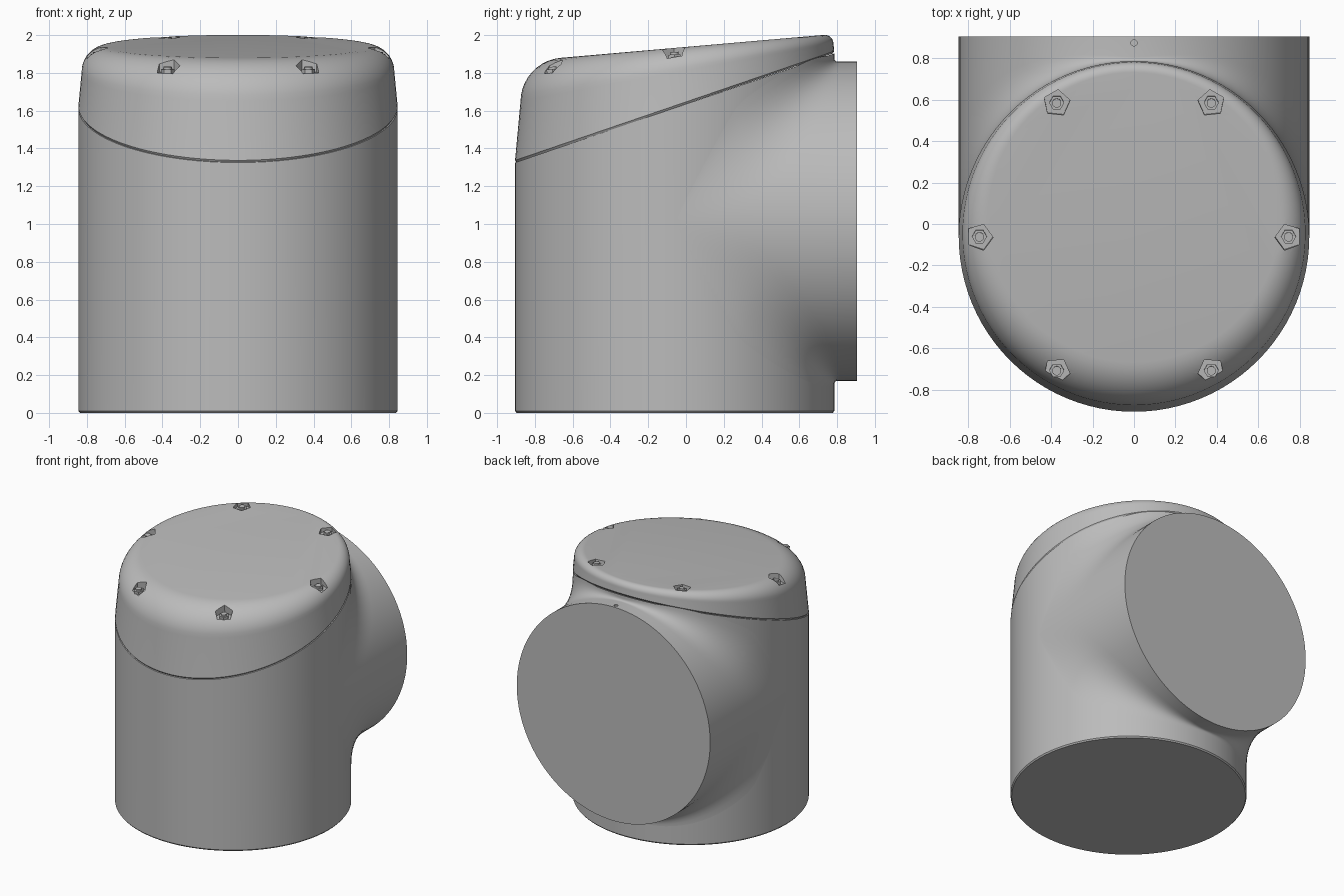
import bpy, bmesh
from math import sin, cos, pi, sqrt, radians
from mathutils import Matrix, Vector

if "Cube" in bpy.data.objects:
    bpy.data.objects.remove(bpy.data.objects["Cube"])

R = 0.845          # radius shared by body and branch
CY = -0.06         # body axis
BZ = 1.015         # branch axis height
END = 0.905        # branch mouth
N = 96

grey = bpy.data.materials.new("plain grey")
grey.use_nodes = True
grey.diffuse_color = (0.5, 0.5, 0.5, 1)
grey.node_tree.nodes["Principled BSDF"].inputs["Base Color"].default_value = (0.5, 0.5, 0.5, 1)


def seam(y):
    return 1.325 + 0.342 * (y + 0.905)


def top(y):
    return 1.88 + 0.087 * (y + 0.66)


def finish(bm, name):
    bmesh.ops.recalc_face_normals(bm, faces=bm.faces)
    mesh = bpy.data.meshes.new(name)
    bm.to_mesh(mesh)
    bm.free()
    mesh.materials.append(grey)
    ob = bpy.data.objects.new(name, mesh)
    bpy.context.collection.objects.link(ob)
    return ob


def select(ob):
    bpy.ops.object.select_all(action='DESELECT')
    ob.select_set(True)
    bpy.context.view_layer.objects.active = ob


def smooth(ob):
    select(ob)
    bpy.ops.object.shade_smooth_by_angle(angle=radians(30))


def loft(name, column):
    """Closed skin through the points that column(angle) returns."""
    bm = bmesh.new()
    cols = [[bm.verts.new(p) for p in column(2 * pi * i / N)] for i in range(N)]
    for i, a in enumerate(cols):
        b = cols[(i + 1) % N]
        for k in range(len(a) - 1):
            bm.faces.new((a[k], b[k], b[k + 1], a[k + 1]))
    for k in (0, -1):
        bm.faces.new([c[k] for c in cols])
    return finish(bm, name)


def cut(ob, cutter):
    mod = ob.modifiers.new("cut", 'BOOLEAN')
    mod.operation = 'DIFFERENCE'
    mod.solver = 'EXACT'
    mod.object = cutter
    select(ob)
    bpy.ops.object.modifier_apply(modifier=mod.name)
    bpy.data.objects.remove(cutter)


def prism(bm, sides, radius, height, matrix):
    bmesh.ops.create_cone(bm, cap_ends=True, segments=sides, radius1=radius,
                          radius2=radius, depth=height, matrix=matrix)


# Upright body, sliced off on the slanted seam
def body_column(a):
    def at(r, z=None):
        y = CY + r * sin(a)
        return (r * cos(a), y, seam(y) if z is None else z)
    return [at(R - 0.008, 0), at(R, 0.01), at(R)]


smooth(loft("body", body_column))


# Slanted cap: tapered wall, shoulder wide at the front and tight at the back
def cap_column(a):
    y0 = CY + R * sin(a)
    rc = 0.13 - 0.08 * sin(a)
    wall = top(y0) - rc - seam(y0)
    r_wall = R - 0.09 * wall
    pts = [(R - 0.008, seam(y0)), (R, seam(y0) + 0.012)]
    steps = 10
    for k in range(steps + 1):
        t = pi / 2 * k / steps
        r = r_wall - rc * (1 - cos(t))
        pts.append((r, top(CY + r * sin(a)) - rc * (1 - sin(t))))
    return [(r * cos(a), CY + r * sin(a), z) for r, z in pts]


cap = loft("cap", cap_column)

# Six bolt pockets in the shoulder, each with a hex bolt
tilt = Matrix.Rotation(0.087, 4, 'X')
pockets, bolts = bmesh.new(), bmesh.new()
for i in range(6):
    a = i * pi / 3
    x, y = 0.745 * cos(a), CY + 0.745 * sin(a)
    depth = 0.055 - 0.025 * sin(a)
    place = Matrix.Translation((x, y, top(y) - depth)) @ tilt @ Matrix.Rotation(a + pi / 2, 4, 'Z')
    prism(pockets, 5, 0.066, 0.3, place @ Matrix.Translation((0, 0, 0.15)))
    prism(bolts, 6, 0.036, 0.022, place @ Matrix.Translation((0, 0, 0.01)))
    prism(bolts, 16, 0.022, 0.034, place @ Matrix.Translation((0, 0, 0.016)))
cut(cap, finish(pockets, "pocket_cutter"))
smooth(cap)
smooth(finish(bolts, "cap_bolts"))


# Side branch with a fillet flowing into the body
def branch_column(a):
    s, c = sin(a), cos(a)
    x, z = R * c, BZ + R * s
    d = 0.02 + 0.3 * abs(c) ** 1.5
    meet = Vector((x, CY + R * abs(s), z))
    on_branch = meet + Vector((0, d, 0))
    on_body = meet + Vector((0, 0, d * max(-1, min(1, 2.5 * s))))
    pts = [Vector((0.5 * c, CY, BZ + 0.5 * s))]
    steps = 10
    for k in range(steps + 1):
        t = k / steps
        pts.append(on_body * (1 - t) ** 2 + meet * 2 * t * (1 - t) + on_branch * t * t)
    return pts + [Vector((x, END, z))]


branch = loft("branch", branch_column)

# Tiny locating hole on top of the branch mouth
hole = bmesh.new()
prism(hole, 16, 0.015, 0.06, Matrix.Translation((0, 0.873, BZ + R)))
cut(branch, finish(hole, "hole_cutter"))
smooth(branch)
